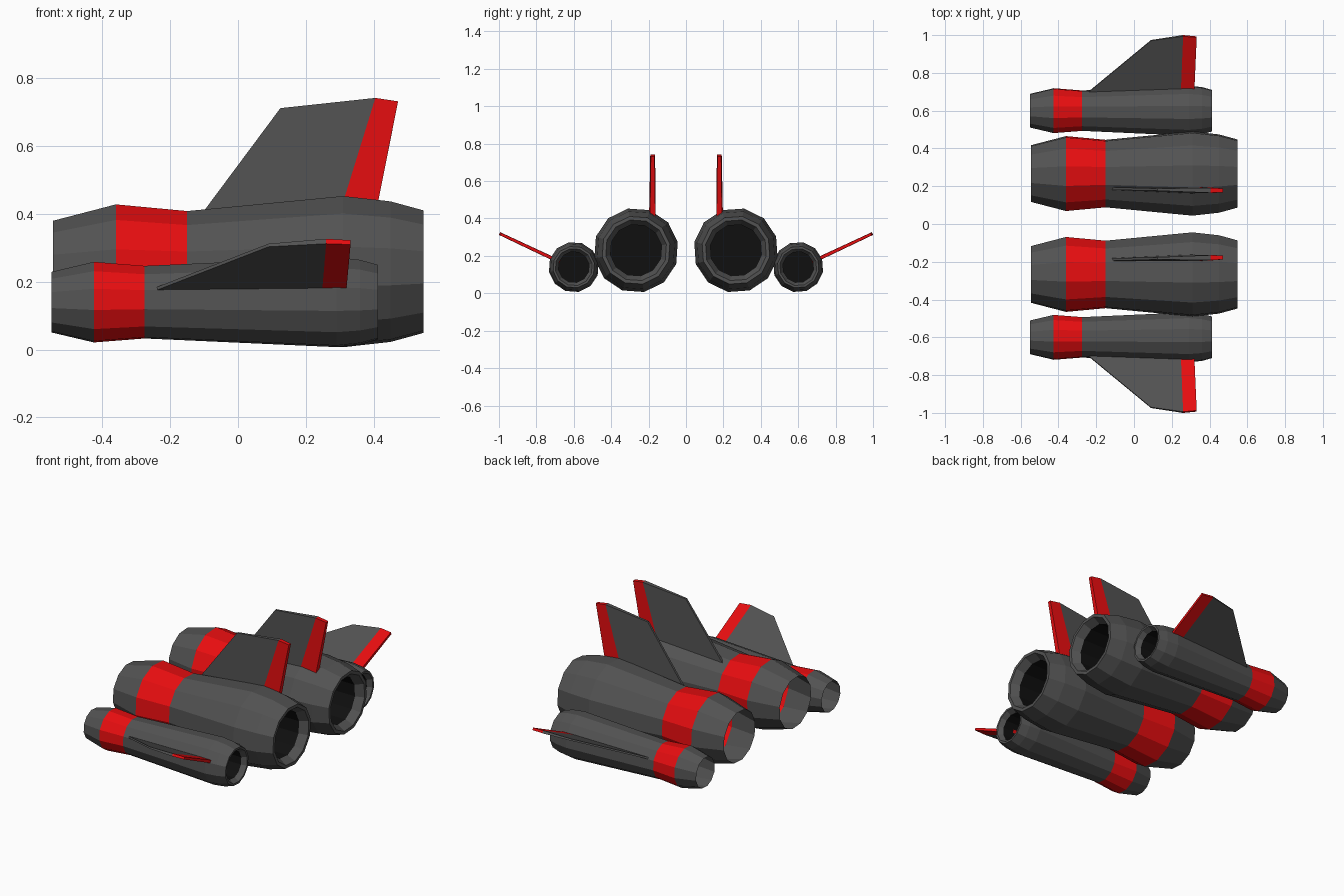
import bpy, bmesh, math

if "Cube" in bpy.data.objects:
    bpy.data.objects.remove(bpy.data.objects["Cube"])


def material(name, rgb):
    m = bpy.data.materials.new(name)
    m.diffuse_color = (*rgb, 1)
    m.use_nodes = True
    m.node_tree.nodes["Principled BSDF"].inputs["Base Color"].default_value = m.diffuse_color
    return m


MATS = [material("dark grey metal", (0.085, 0.085, 0.085)),
        material("red paint", (0.80, 0.004, 0.005)),
        material("exhaust black", (0.005, 0.005, 0.005))]
GREY, RED, BLACK = 0, 1, 2
SIDES = 12


def finish(bm, name):
    bmesh.ops.recalc_face_normals(bm, faces=bm.faces[:])
    mesh = bpy.data.meshes.new(name)
    bm.to_mesh(mesh)
    bm.free()
    for m in MATS:
        mesh.materials.append(m)
    bpy.context.collection.objects.link(bpy.data.objects.new(name, mesh))


def nacelle(name, side, cy, cz, profile):
    """Twelve-sided tube along x; profile rows are (x, radius, colour of next band)."""
    bm = bmesh.new()
    rings = []
    for x, r, _ in profile:
        ring = []
        for k in range(SIDES):
            a = math.radians(19) + k * math.tau / SIDES
            ring.append(bm.verts.new((x, side * (cy + r * math.cos(a)), cz + r * math.sin(a))))
        rings.append(ring)
    for i in range(len(rings) - 1):
        for k in range(SIDES):
            j = (k + 1) % SIDES
            f = bm.faces.new((rings[i][k], rings[i][j], rings[i + 1][j], rings[i + 1][k]))
            f.material_index = profile[i][2]
    # black back wall of the exhaust
    bm.faces.new(rings[-1]).material_index = BLACK
    finish(bm, name)


def fin(name, side, stations):
    """Tapered plate; each station is (x, y, z, half thickness) with grey then red quads."""
    bm = bmesh.new()
    (root, tip) = stations
    dy, dz = tip[0][1] - root[0][1], tip[0][2] - root[0][2]
    n = math.hypot(dy, dz)
    ny, nz = -dz / n, dy / n

    def pair(p):
        x, y, z, h = p
        return [bm.verts.new((x, side * (y + s * h * ny), z + s * h * nz)) for s in (-1, 1)]

    r, t = [pair(p) for p in root], [pair(p) for p in tip]
    for i, colour in ((0, GREY), (1, RED)):
        quads = [[r[i][s], r[i + 1][s], t[i + 1][s], t[i][s]] for s in (0, 1)]
        for row in (r, t):
            quads.append([row[i][0], row[i + 1][0], row[i + 1][1], row[i][1]])
        edge = 0 if i == 0 else 2
        quads.append([r[edge][0], t[edge][0], t[edge][1], r[edge][1]])
        for q in quads:
            bm.faces.new(q).material_index = colour
    finish(bm, name)


# intake, red band, body, tail taper, lip, exhaust throat
BIG = [(-0.545, 0.153, GREY), (-0.36, 0.202, RED), (-0.15, 0.182, GREY),
       (0.31, 0.227, GREY), (0.45, 0.211, GREY), (0.547, 0.184, GREY),
       (0.547, 0.165, GREY), (0.50, 0.139, BLACK), (0.30, 0.139, BLACK)]
SMALL = [(-0.55, 0.091, GREY), (-0.425, 0.121, RED), (-0.275, 0.109, GREY),
         (0.29, 0.135, GREY), (0.36, 0.127, GREY), (0.413, 0.112, GREY),
         (0.413, 0.100, GREY), (0.385, 0.083, BLACK), (0.26, 0.083, BLACK)]

# upright fins: root row, tip row
UPRIGHT = ([(-0.122, 0.188, 0.38, 0.007), (0.293, 0.180, 0.38, 0.018), (0.402, 0.178, 0.38, 0.015)],
           [(0.125, 0.182, 0.712, 0.006), (0.405, 0.178, 0.742, 0.013), (0.472, 0.178, 0.732, 0.010)])


def slant(y):
    return 0.18 + 0.47 * (y - 0.70)


# outboard fins lie on one slanted plane
OUTBOARD = ([(x, y, slant(y), h) for x, y, h in
             ((-0.27, 0.675, 0.005), (0.247, 0.675, 0.010), (0.318, 0.675, 0.009))],
            [(x, y, slant(y), h) for x, y, h in
             ((0.09, 0.972, 0.005), (0.26, 0.997, 0.008), (0.332, 0.990, 0.007))])

for side, label in ((1, "left"), (-1, "right")):
    nacelle(f"large_engine_{label}", side, 0.267, 0.23, BIG)
    nacelle(f"small_engine_{label}", side, 0.600, 0.14, SMALL)
    fin(f"upright_fin_{label}", side, UPRIGHT)
    fin(f"outboard_fin_{label}", side, OUTBOARD)
